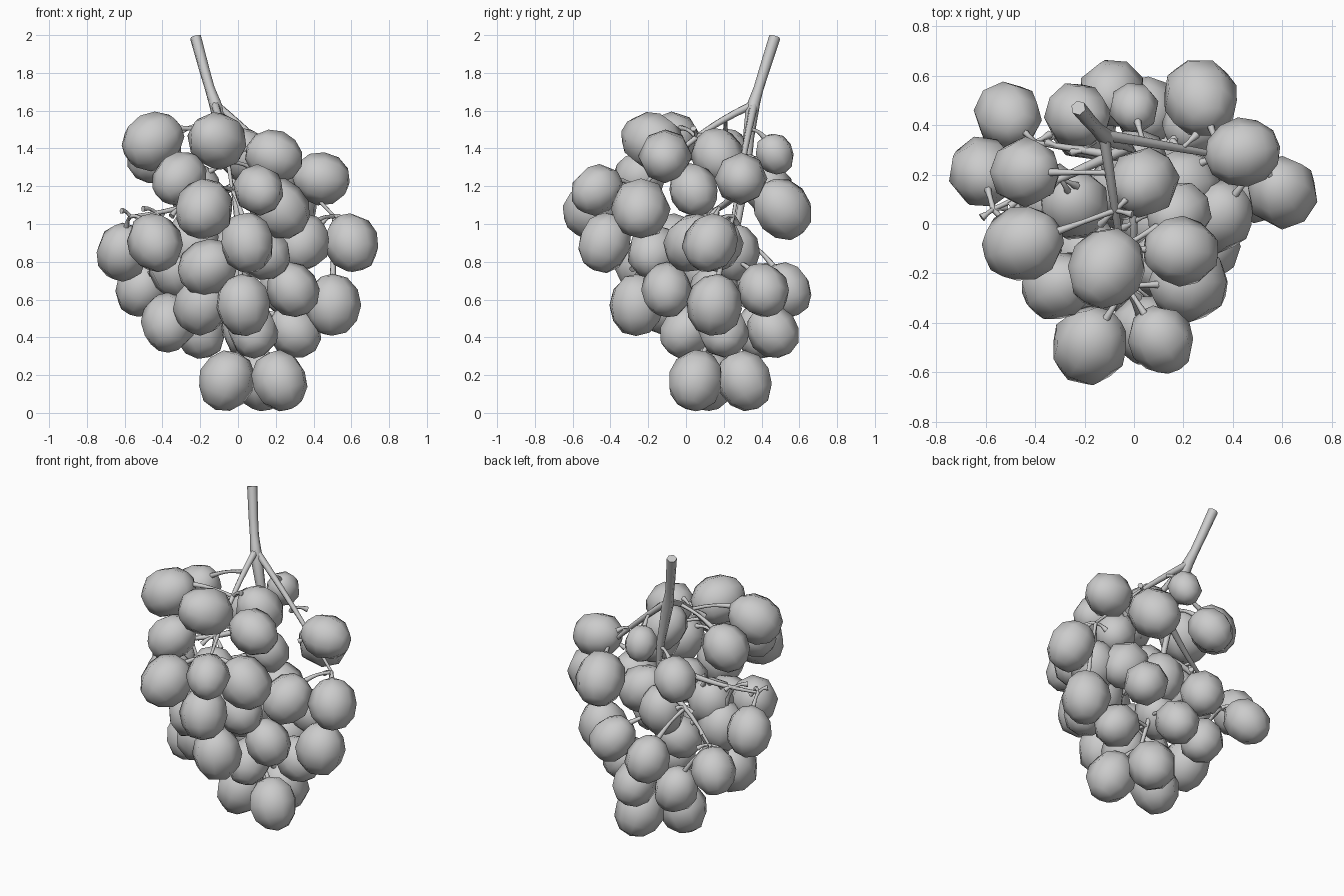
import bpy, random
from math import sin, pi
from mathutils import Vector

if "Cube" in bpy.data.objects:
    bpy.data.objects.remove(bpy.data.objects["Cube"])

random.seed(4)

# berry layers: height, berry radius, plan positions around the stem
layers = [
    (1.44, .152, [(-.45, -.08), (-.11, -.18)]),
    (1.36, .138, [(-.44, .21), (.19, -.11), (.04, .17)]),
    (1.37, .1, [(0, .47)]),
    (1.24, .137, [(-.31, -.25), (.44, .29)]),
    (1.18, .13, [(-.23, .44), (.11, -.47), (.18, .04)]),
    (1.08, .153, [(-.18, -.49), (.22, -.24), (.27, .51)]),
    (.9, .144, [(-.44, -.08), (.05, -.43), (.34, .03), (.6, .13), (.2, .16), (-.24, .08)]),
    (.85, .14, [(-.61, .21), (.13, -.17), (0, .25)]),
    (.77, .146, [(-.16, -.23), (-.33, .1)]),
    (.65, .134, [(-.51, .44), (-.09, .53), (.25, .41), (.29, -.1), (-.05, .15)]),
    (.57, .148, [(.5, .15), (.03, -.26), (-.19, -.12)]),
    (.48, .146, [(-.37, .03)]),
    (.43, .132, [(.08, 0), (.3, .2), (.05, .46), (-.2, .39)]),
    (.17, .147, [(-.06, .12), (.22, .05), (.12, .31)]),
]


def tube(name, paths, knob=0):
    """Sweep round tubes along (points, start radius, end radius); knob swells the tip."""
    cu = bpy.data.curves.new(name, 'CURVE')
    cu.dimensions = '3D'
    cu.bevel_depth = 1
    cu.bevel_resolution = 1
    cu.resolution_u = 3
    cu.use_fill_caps = True
    for pts, r0, r1 in paths:
        sp = cu.splines.new('BEZIER')
        last = len(pts) - 1
        sp.bezier_points.add(last)
        for i, p in enumerate(pts):
            bp = sp.bezier_points[i]
            bp.co = p
            bp.handle_left_type = bp.handle_right_type = 'AUTO'
            bp.radius = r0 + (r1 - r0) * i / last
        if knob:
            sp.bezier_points[last].radius = knob
    ob = bpy.data.objects.new(name, cu)
    bpy.context.collection.objects.link(ob)
    return ob


def arc(a, b, lift, n=4):
    """Path from a to b that bows upward."""
    return [a.lerp(b, k / n) + Vector((0, 0, lift * sin(pi * k / n))) for k in range(n + 1)]


# main stem, from the cut end down through the bunch, swollen at the fork
spine = [Vector(p) for p in [(-.225, .47, 1.99), (-.15, .385, 1.72), (-.11, .35, 1.6),
                             (-.02, .31, 1.2), (.02, .2, .68), (.07, .14, .38)]]
stem = tube("main_stem", [(spine, .031, .012)])
stem.data.splines[0].bezier_points[2].radius = .036
fork, upper, low = spine[1].lerp(spine[2], .7), spine[3], spine[4]

# side branches
front_tip = Vector((-.03, -.25, 1.18))
right_tip = Vector((.51, .25, 1.04))
left_tip = Vector((-.57, .06, 1.04))
hub = upper.lerp(low, .4)
branches = [
    arc(fork, front_tip, .05),
    arc(fork, right_tip, .02),
    arc(upper, left_tip, -.03),
    arc(hub, Vector((0, -.25, .78)), .08),
    arc(hub, Vector((-.4, .33, .75)), .06),
]
tube("side_branches", [(b, .023, .009) for b in branches])

# points where berry stalks may start
nodes = [p for b in branches for p in b[1:]]
for a, b in zip(spine[2:], spine[3:]):
    nodes += [a.lerp(b, k / 4) for k in range(1, 5)]


def berry(name, c, r, axis):
    """Low-poly oval berry stretched along its stalk."""
    bpy.ops.mesh.primitive_uv_sphere_add(segments=8, ring_count=6, radius=r * 1.015, location=c)
    ob = bpy.context.object
    ob.name = name
    ob.scale.z = 1.1
    ob.rotation_mode = 'QUATERNION'
    ob.rotation_quaternion = axis.to_track_quat('Z', 'Y')
    for v in ob.data.vertices:
        v.co *= random.uniform(.98, 1.03)
    bpy.ops.object.shade_smooth()


# berries and their stalks
stalks = []
down = Vector((0, 0, -.5))
for n, (z, r, plan) in enumerate(layers, 1):
    for i, (x, y) in enumerate(plan, 1):
        c = Vector((x, y, z))
        start = min(nodes, key=lambda p: (p - c + down * .2).length)
        axis = ((c - start).normalized() + down).normalized()
        berry(f"layer_{n}_grape_{i}", c, r, axis)
        stalks.append((arc(start, c - axis * r * .95, .015, 2), .012, .008))
tube("grape_stalks", stalks, .017)

# bare twigs: short forked stubs along the branches
twigs = []
for b in branches:
    for p in b[2:]:
        for side in (-1, 1):
            tip = p + Vector((side * random.uniform(.03, .08), random.uniform(-.06, .06),
                              random.uniform(-.06, .05)))
            twigs.append((arc(p, tip, .01, 2), .01, .008))
tube("bare_twigs", twigs, .017)
